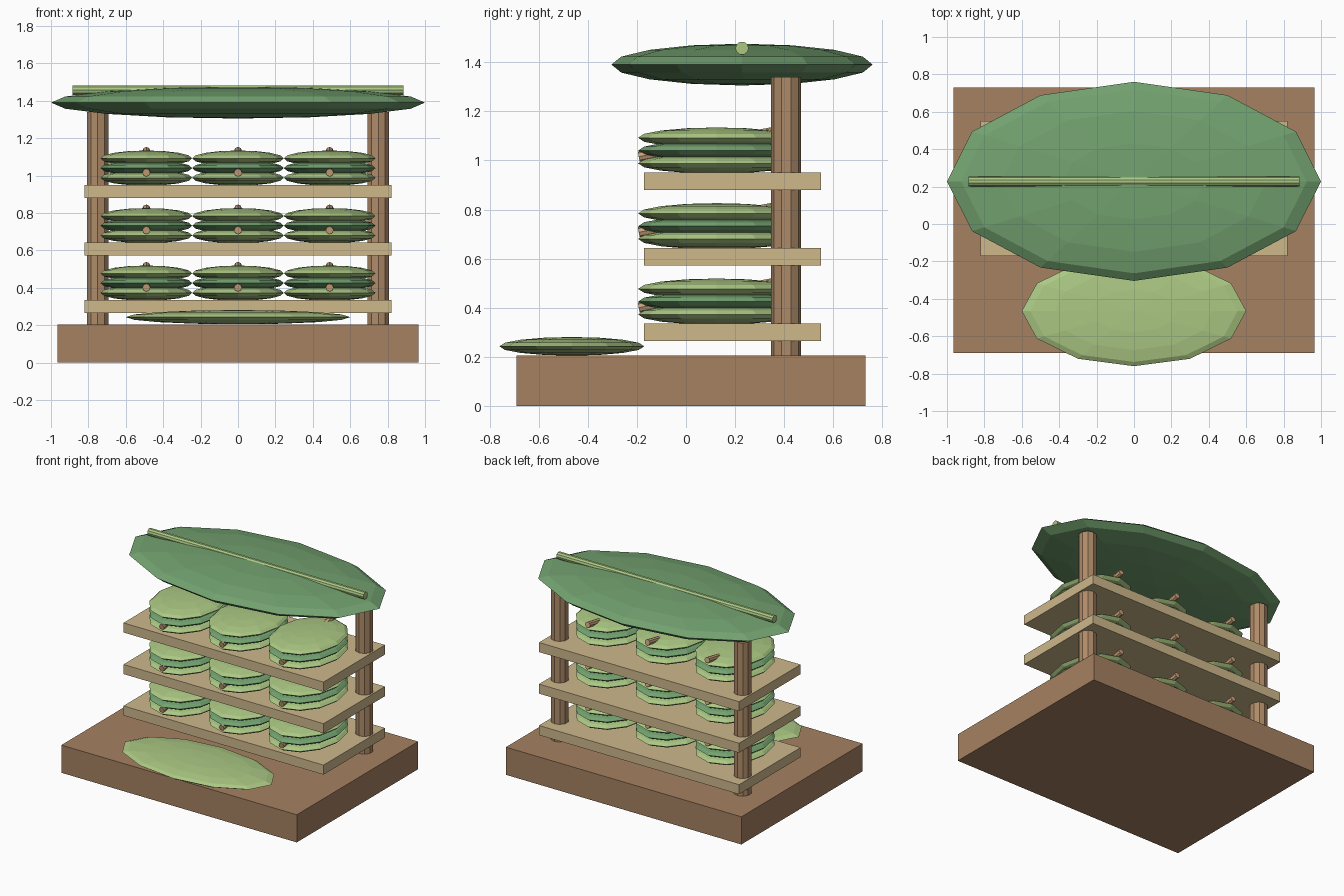
import bpy
from math import pi, atan2, hypot

if "Cube" in bpy.data.objects:
    bpy.data.objects.remove(bpy.data.objects["Cube"])


def material(name, rgb):
    m = bpy.data.materials.new(name)
    m.diffuse_color = (*rgb, 1)
    m.use_nodes = True
    m.node_tree.nodes["Principled BSDF"].inputs["Base Color"].default_value = m.diffuse_color
    return m


DARK_WOOD = material("dark wood", (0.38, 0.22, 0.12))
POST_WOOD = material("post wood", (0.43, 0.26, 0.14))
PALE_WOOD = material("pale wood", (0.62, 0.48, 0.26))
PEG_WOOD = material("peg wood", (0.60, 0.37, 0.20))
LEAF_DARK = material("deep green leaf", (0.17, 0.36, 0.16))
LEAF_LIGHT = material("light green leaf", (0.41, 0.58, 0.23))


def finish(name, mat):
    ob = bpy.context.object
    ob.name = name
    ob.data.materials.append(mat)
    return ob


def box(name, center, size, mat):
    bpy.ops.mesh.primitive_cube_add(size=1, location=center)
    bpy.context.object.scale = size
    return finish(name, mat)


def leaf(name, center, radii, mat):
    # flattened low-poly ellipsoid
    bpy.ops.mesh.primitive_uv_sphere_add(segments=12, ring_count=8, radius=1, location=center)
    bpy.context.object.scale = radii
    return finish(name, mat)


def rod(name, center, radius, length, rotation, mat, sides=10):
    bpy.ops.mesh.primitive_cylinder_add(vertices=sides, radius=radius, depth=length,
                                        location=center, rotation=rotation)
    return finish(name, mat)


# Base and the leaf laid in front of the rack
box("base", (0, 0.02, 0.1025), (1.93, 1.42, 0.205), DARK_WOOD)
leaf("front_leaf", (0, -0.465, 0.243), (0.6, 0.295, 0.038), LEAF_LIGHT)

# Rear posts
for side, sx in (("left", -1), ("right", 1)):
    rod(f"{side}_post", (sx * 0.75, 0.408, 0.77), 0.061, 1.14, (0, 0, 0), POST_WOOD)

# Shelves, each with three wrapped leaf bundles
for i, top in enumerate((0.335, 0.642, 0.95)):
    box(f"shelf_{i}", (0, 0.19, top - 0.035), (1.64, 0.72, 0.071), PALE_WOOD)
    for j, x in enumerate((-0.49, 0, 0.49)):
        for k, dz in enumerate((0.038, 0.09, 0.142)):
            leaf(f"bundle_{i}_{j}_leaf_{k}", (x, 0.125, top + dz), (0.245, 0.32, 0.042),
                 LEAF_DARK if k == 1 else LEAF_LIGHT)
        # Peg slanting up from front to back through the bundle
        dy, dz = 0.645, 0.117
        rod(f"bundle_{i}_{j}_peg", (x, 0.13, top + 0.124), 0.021, hypot(dy, dz),
            (atan2(dz, dy) - pi / 2, 0, 0), PEG_WOOD, 8)

# Leaf roof with its midrib
leaf("roof_leaf", (0, 0.228, 1.39), (1, 0.532, 0.085), LEAF_DARK)
rod("roof_midrib", (0, 0.228, 1.457), 0.027, 1.77, (0, pi / 2, 0), LEAF_LIGHT)
